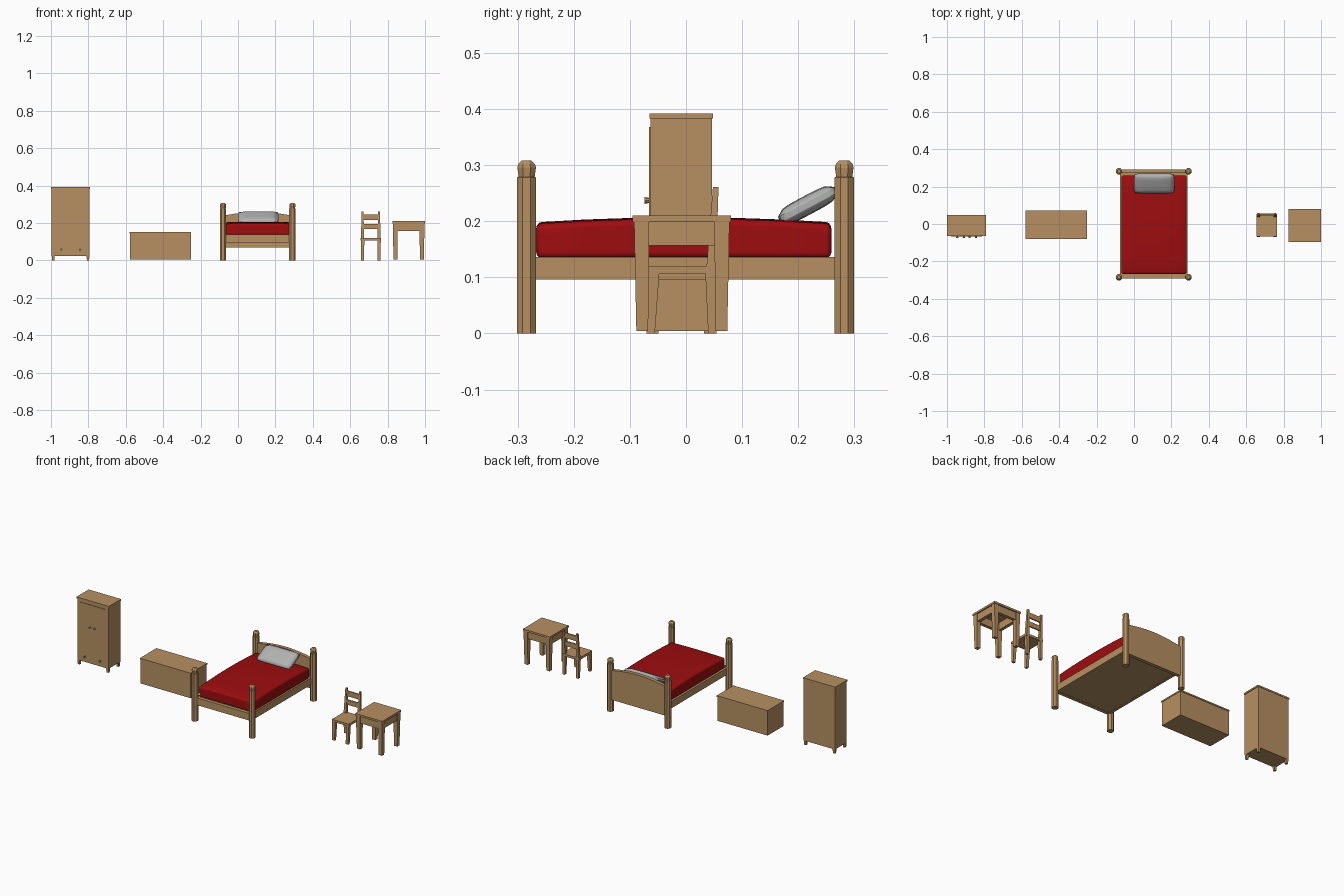
import bpy, bmesh, math
from mathutils import Matrix, Vector

if "Cube" in bpy.data.objects:
    bpy.data.objects.remove(bpy.data.objects["Cube"])

def material(name, rgb):
    m = bpy.data.materials.new(name)
    m.diffuse_color = (*rgb, 1)
    m.use_nodes = True
    m.node_tree.nodes["Principled BSDF"].inputs["Base Color"].default_value = m.diffuse_color
    return m

WOOD = material("light wood", (0.47, 0.28, 0.12))
RED = material("red cloth", (0.34, 0.004, 0.005))
GREY = material("pillow grey", (0.44, 0.45, 0.44))

def finish(name, bm, mat, smooth=False):
    bmesh.ops.recalc_face_normals(bm, faces=bm.faces)
    me = bpy.data.meshes.new(name)
    bm.to_mesh(me)
    bm.free()
    for p in me.polygons:
        p.use_smooth = smooth
    me.materials.append(mat)
    ob = bpy.data.objects.new(name, me)
    bpy.context.collection.objects.link(ob)
    return ob

def box(name, x, y, z, mat=WOOD):
    bm = bmesh.new()
    bmesh.ops.create_cube(bm, size=1)
    for v in bm.verts:
        v.co = [(r[0] + r[1]) / 2 + c * (r[1] - r[0]) for r, c in zip((x, y, z), v.co)]
    return finish(name, bm, mat)

def post(name, bottom, top, rb, rt):
    """Square bar between two points with half-widths rb and rt."""
    bm = bmesh.new()
    bmesh.ops.create_cube(bm, size=2)
    for v in bm.verts:
        c, r = (top, rt) if v.co.z > 0 else (bottom, rb)
        v.co = (c[0] + v.co.x * r, c[1] + v.co.y * r, c[2])
    return finish(name, bm, WOOD)

def knob(name, x, y, z, r=0.006):
    bm = bmesh.new()
    bmesh.ops.create_cone(bm, cap_ends=True, segments=8, radius1=r * 0.7, radius2=r, depth=0.01,
                          matrix=Matrix.Translation((x, y, z)) @ Matrix.Rotation(math.pi / 2, 4, 'X'))
    return finish(name, bm, WOOD)

def turned(name, x, y, profile, n=8):
    """Octagonal turned post from (radius, height) pairs."""
    bm = bmesh.new()
    rings = []
    for r, z in profile:
        rings.append([bm.verts.new((x + r * math.cos((k + .5) * math.tau / n),
                                    y + r * math.sin((k + .5) * math.tau / n), z)) for k in range(n)])
    for a, b in zip(rings, rings[1:]):
        for k in range(n):
            bm.faces.new((a[k], a[(k + 1) % n], b[(k + 1) % n], b[k]))
    bm.faces.new(rings[0])
    bm.faces.new(rings[-1])
    return finish(name, bm, WOOD)

# Wardrobe
box("wardrobe_top", (-1, -0.79), (-0.065, 0.048), (0.383, 0.392))
box("wardrobe_body", (-0.996, -0.794), (-0.063, 0.046), (0.025, 0.383))
box("wardrobe_door", (-0.978, -0.812), (-0.066, -0.062), (0.092, 0.368))
for i, x in enumerate((-0.988, -0.802)):
    for j, y in enumerate((-0.055, 0.038)):
        post(f"wardrobe_foot_{i}{j}", (x, y, 0), (x, y, 0.03), 0.006, 0.008)
for i, (x, z) in enumerate(((-0.91, 0.237), (-0.88, 0.237), (-0.945, 0.058), (-0.845, 0.058))):
    knob(f"wardrobe_knob_{i}", x, -0.069, z)

# Chest with a lid
box("chest_body", (-0.577, -0.252), (-0.078, 0.07), (0.004, 0.145))
box("chest_lid", (-0.579, -0.25), (-0.081, 0.073), (0.144, 0.152))

# Bed posts with finials
BX, BY = (-0.08, 0.291), (-0.284, 0.282)
for i, x in enumerate(BX):
    for j, y in enumerate(BY):
        turned(f"bed_post_{i}{j}", x, y, [(0.0185, 0), (0.0185, 0.278), (0.0155, 0.279),
               (0.018, 0.296), (0.016, 0.302), (0.0095, 0.308)])

# Bed frame
for i, (a, b) in enumerate(((-0.076, -0.06), (0.271, 0.287))):
    box(f"bed_side_rail_{i}", (a, b), (-0.275, 0.275), (0.096, 0.136))
box("bed_base", (-0.062, 0.273), (-0.275, 0.275), (0.097, 0.134))
box("footboard", (-0.075, 0.286), (-0.291, -0.27), (0.096, 0.138))

# Arched headboard
bm = bmesh.new()
x0, x1, n = -0.078, 0.289, 12
outline = [(x0, 0.07)] + [(x0 + (x1 - x0) * k / n, 0.24 + 0.02 * math.sin(math.pi * k / n))
                          for k in range(n + 1)] + [(x1, 0.07)]
face = bm.faces.new([bm.verts.new((x, 0.272, z)) for x, z in outline])
ext = bmesh.ops.extrude_face_region(bm, geom=[face])
bmesh.ops.translate(bm, vec=(0, 0.02, 0), verts=[v for v in ext["geom"] if isinstance(v, bmesh.types.BMVert)])
finish("headboard", bm, WOOD)

# Mattress, slightly domed with rounded edges
bm = bmesh.new()
bmesh.ops.create_cube(bm, size=2)
bmesh.ops.subdivide_edges(bm, edges=bm.edges[:], cuts=5, use_grid_fill=True)
for v in bm.verts:
    u, w, t = v.co
    top = 0.207 - 0.009 * w * w - 0.003 * u * u
    v.co = (0.107 + 0.175 * u, -0.004 + 0.263 * w, 0.134 + (top - 0.134) * (t + 1) / 2)
mattress = finish("mattress", bm, RED, True)
bev = mattress.modifiers.new("round_edges", 'BEVEL')
bev.width, bev.segments, bev.limit_method, bev.angle_limit = 0.011, 3, 'ANGLE', math.radians(50)

# Pillow leaning on the headboard
bm = bmesh.new()
bmesh.ops.create_cube(bm, size=2)
bmesh.ops.subdivide_edges(bm, edges=bm.edges[:], cuts=7, use_grid_fill=True)
tilt = Matrix.Translation((0.108, 0.217, 0.229)) @ Matrix.Rotation(math.radians(28), 4, 'X')
for v in bm.verts:
    u, w, t = v.co
    h = 0.017 * (0.35 + 0.65 * math.sqrt(max(0, (1 - u ** 4) * (1 - w ** 4))))
    corner = 1 - 0.05 * u ** 4 * w ** 4
    v.co = tilt @ Vector((0.108 * u * corner, 0.057 * w * corner, h * t))
finish("pillow", bm, GREY, True)

# Chair
box("chair_seat", (0.655, 0.765), (-0.068, 0.054), (0.107, 0.12))
for i, x in enumerate((0.666, 0.754)):
    post(f"chair_front_leg_{i}", (x, -0.063, 0), (x, -0.057, 0.108), 0.0075, 0.0095)
    post(f"chair_back_leg_{i}", (x, 0.047, 0), (x, 0.044, 0.108), 0.0075, 0.0095)
    post(f"chair_back_post_{i}", (x, 0.045, 0.118), (x, 0.053, 0.261), 0.0085, 0.005)
for i, (z0, z1, y) in enumerate(((0.168, 0.196, 0.048), (0.216, 0.246, 0.051))):
    box(f"chair_back_slat_{i}", (0.664, 0.756), (y - 0.004, y + 0.004), (z0, z1))

# Table
box("table_top", (0.825, 1.0), (-0.095, 0.08), (0.199, 0.21))
for i, x in enumerate((0.841, 0.984)):
    for j, y in enumerate((-0.079, 0.064)):
        sx, sy = (-1, 1)[i], (-1, 1)[j]
        post(f"table_leg_{i}{j}", (x - 0.001 * sx, y - 0.001 * sy, 0.004), (x, y, 0.2), 0.0105, 0.0135)
    box(f"table_side_apron_{i}", (x - 0.009, x + 0.009), (-0.08, 0.065), (0.157, 0.2))
for j, y in enumerate((-0.079, 0.064)):
    box(f"table_apron_{j}", (0.841, 0.984), (y - 0.009, y + 0.009), (0.157, 0.2))
